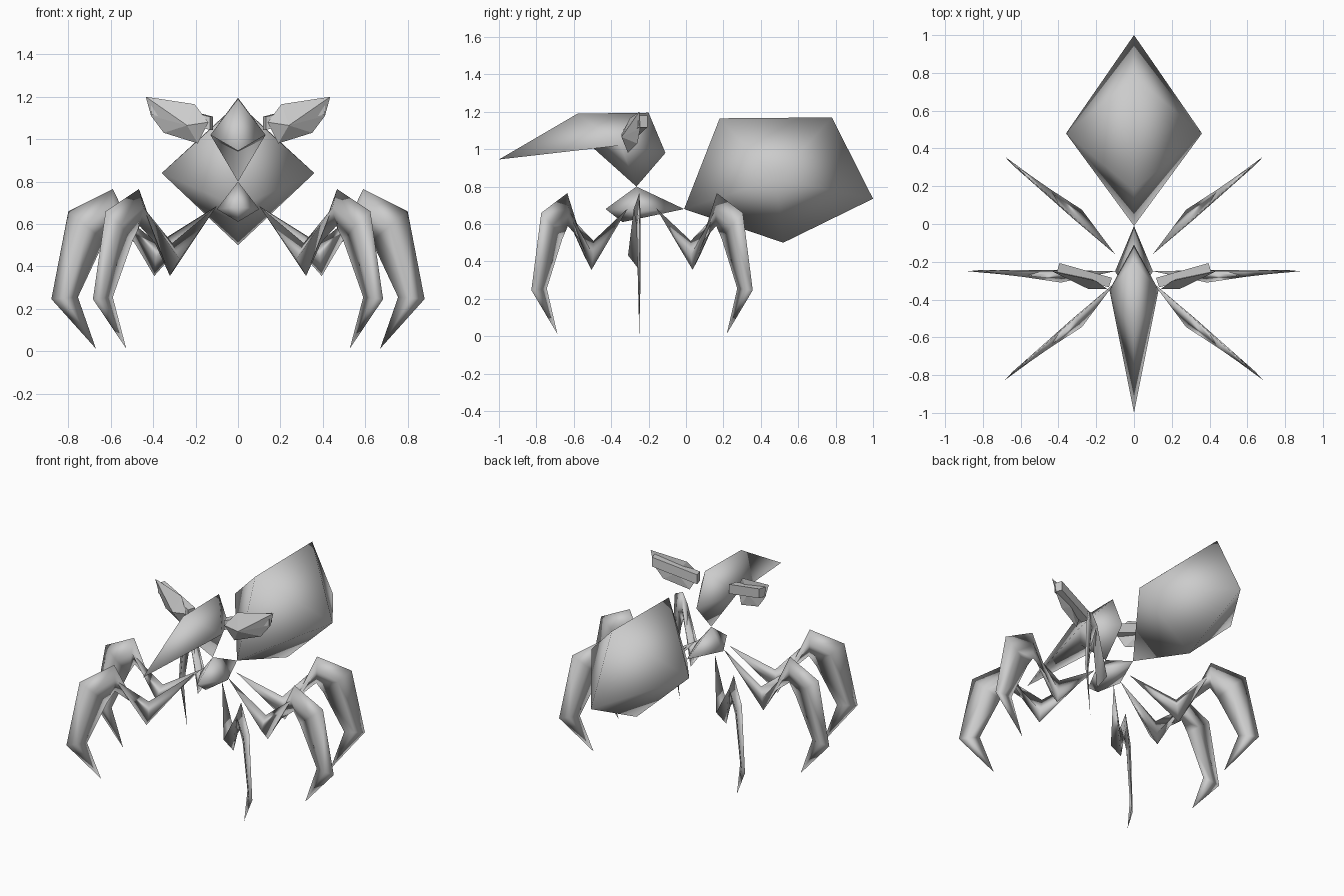
import bpy, bmesh, math
from mathutils import Vector

if "Cube" in bpy.data.objects:
    bpy.data.objects.remove(bpy.data.objects["Cube"], do_unlink=True)

grey = bpy.data.materials.new("plain_grey")
grey.use_nodes = True
grey.diffuse_color = (0.6, 0.6, 0.6, 1)
grey.node_tree.nodes["Principled BSDF"].inputs["Base Color"].default_value = (0.6, 0.6, 0.6, 1)


def finish(name, verts, faces, smooth=True):
    bm = bmesh.new()
    vs = [bm.verts.new(v) for v in verts]
    for f in faces:
        bm.faces.new([vs[i] for i in f])
    bmesh.ops.recalc_face_normals(bm, faces=bm.faces)
    for f in bm.faces:
        f.smooth = smooth
    mesh = bpy.data.meshes.new(name)
    bm.to_mesh(mesh)
    bm.free()
    mesh.materials.append(grey)
    ob = bpy.data.objects.new(name, mesh)
    bpy.context.collection.objects.link(ob)


def fan_body(name, rim, side_a, side_b, smooth=True):
    """Closed rim joined to one point on each side."""
    n = len(rim)
    faces = []
    for i in range(n):
        j = (i + 1) % n
        faces += [(i, j, n), (j, i, n + 1)]
    finish(name, list(rim) + [side_a, side_b], faces, smooth)


def body(name, profile, half, y, z):
    fan_body(name, [(0, a, b) for a, b in profile], (half, y, z), (-half, y, z))


# Body: side profiles drawn out to a point on each flank
body("abdomen", [(-0.01, 0.68), (0.18, 1.165), (0.78, 1.17), (1.0, 0.735), (0.52, 0.5)],
     0.36, 0.48, 0.84)
body("head", [(-1.0, 0.945), (-0.58, 1.19), (-0.2, 1.195), (-0.11, 0.98),
              (-0.265, 0.8), (-0.5, 1.01)], 0.13, -0.35, 1.02)
body("thorax", [(-0.43, 0.68), (-0.265, 0.8), (-0.01, 0.68), (-0.34, 0.61)],
     0.1, -0.25, 0.67)

# Legs: sections of (outer edge, inner edge, ridge depth) from hip to foot
SECTIONS = [((0.295, 0.355), (0.28, 0.51), 0.06),
            ((0.49, 0.765), (0.485, 0.59), 0.03),
            ((0.70, 0.66), (0.53, 0.52), 0.015),
            ((0.78, 0.246), (0.655, 0.255), 0.006)]


def leg(name, hip, angle, side, ridge_sign):
    out = Vector((math.cos(angle), math.sin(angle), 0))
    across = Vector((-out.y, out.x, 0)) * ridge_sign

    def place(r, z, d=0):
        p = Vector(hip) + out * r + across * d
        return (p.x * side, p.y, z)

    verts = [place(0, 0.685)]
    for (r1, z1), (r2, z2), depth in SECTIONS:
        mr, mz = (r1 + r2) / 2, (z1 + z2) / 2
        verts += [place(r1, z1), place(mr, mz, depth), place(r2, z2), place(mr, mz, -0.006)]
    verts.append(place(0.57, 0.012))
    foot = len(verts) - 1
    faces = []
    for k in range(4):
        j = (k + 1) % 4
        faces.append((0, 1 + k, 1 + j))
        faces.append((foot, foot - 4 + j, foot - 4 + k))
        for s in range(len(SECTIONS) - 1):
            a = 1 + 4 * s
            faces.append((a + k, a + 4 + k, a + 4 + j, a + j))
    finish(name, verts, faces)


# Horns: square bar with a pointed blade in front of it
BLADE = [(0.435, -0.25, 1.2), (0.205, -0.3, 1.165), (0.14, -0.345, 1.08),
         (0.19, -0.31, 0.98), (0.35, -0.26, 1.03), (0.41, -0.245, 1.11)]


def horn(label, side):
    def flip(p):
        return (p[0] * side, p[1], p[2])

    corners = []
    for x, y, z in ((0.125, -0.31, 1.075), (0.402, -0.232, 1.148)):
        for dy, dz in ((-1, -1), (1, -1), (1, 1), (-1, 1)):
            corners.append(flip((x - dy * 0.008, y + dy * 0.025, z + dz * 0.031)))
    sides = [(i, (i + 1) % 4, (i + 1) % 4 + 4, i + 4) for i in range(4)]
    finish(label + "_horn_bar", corners, sides + [(3, 2, 1, 0), (4, 5, 6, 7)], False)
    fan_body(label + "_horn_blade", [flip(p) for p in BLADE],
             flip((0.24, -0.345, 1.065)), flip((0.26, -0.28, 1.08)), False)


for label, side in (("left", 1), ("right", -1)):
    leg(label + "_front_leg", (0.1, -0.31, 0), math.radians(-41.5), side, -1)
    leg(label + "_middle_leg", (0.1, -0.25, 0), 0, side, -1)
    leg(label + "_back_leg", (0.1, -0.16, 0), math.radians(41.5), side, 1)
    horn(label, side)
